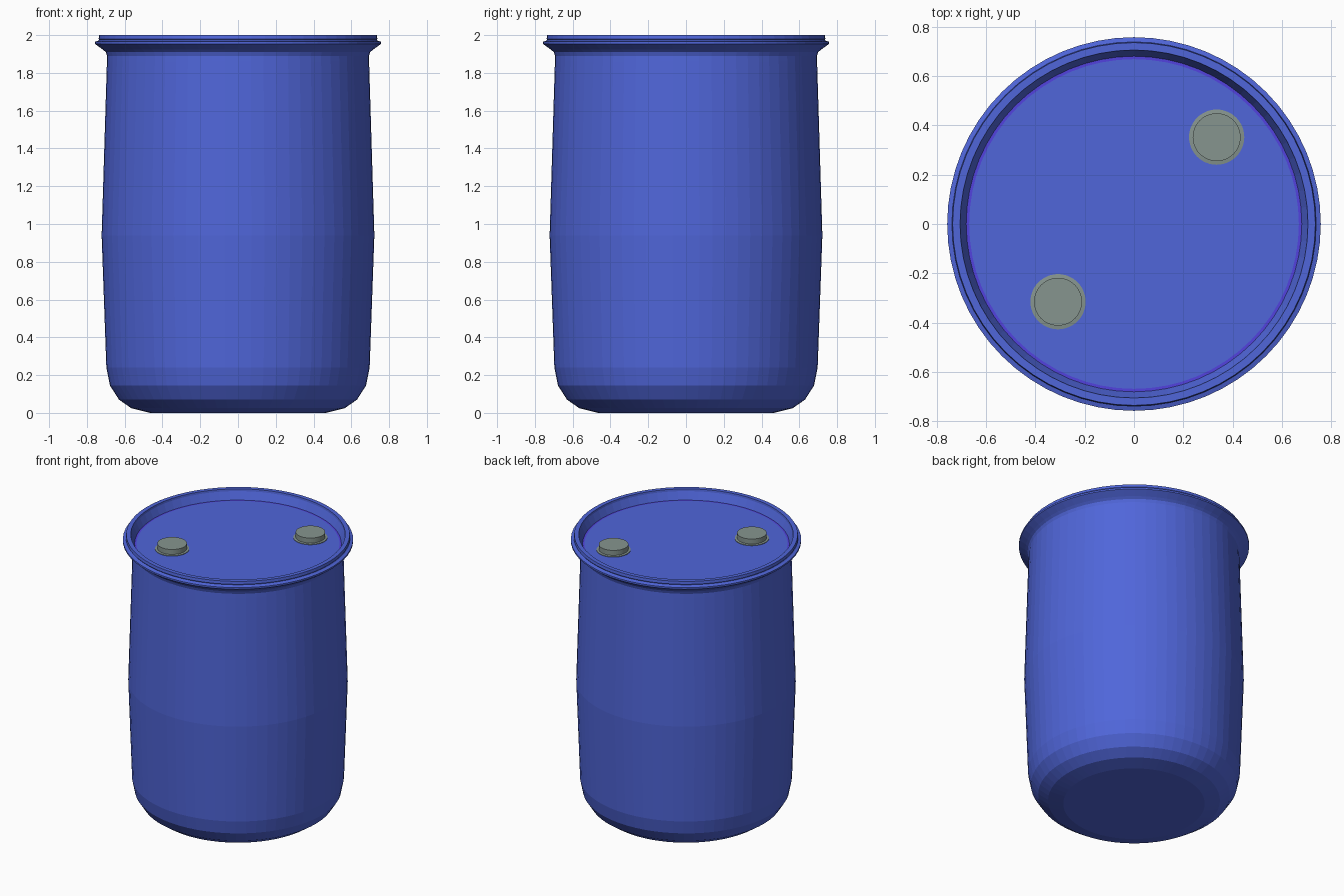
import bpy
import bmesh
import math

if "Cube" in bpy.data.objects:
    bpy.data.objects.remove(bpy.data.objects["Cube"])

SEGMENTS = 64


def make_material(name, color):
    mat = bpy.data.materials.new(name)
    mat.diffuse_color = (*color, 1.0)
    mat.use_nodes = True
    mat.node_tree.nodes["Principled BSDF"].inputs["Base Color"].default_value = mat.diffuse_color
    return mat


def lathe(name, profile, mat, center=(0, 0), segments=SEGMENTS):
    """Spin an (r, z) profile around a vertical axis; r = 0 closes to a point."""
    bm = bmesh.new()
    rings = []
    for r, z in profile:
        if r == 0:
            rings.append([bm.verts.new((0, 0, z))])
        else:
            rings.append([bm.verts.new((r * math.cos(2 * math.pi * i / segments),
                                        r * math.sin(2 * math.pi * i / segments), z))
                          for i in range(segments)])
    for a, b in zip(rings, rings[1:]):
        for i in range(segments):
            j = (i + 1) % segments
            corners = [a[i % len(a)], a[j % len(a)], b[j % len(b)], b[i % len(b)]]
            bm.faces.new(list(dict.fromkeys(corners)))
    mesh = bpy.data.meshes.new(name)
    bm.to_mesh(mesh)
    bm.free()
    mesh.materials.append(mat)
    obj = bpy.data.objects.new(name, mesh)
    obj.location = (*center, 0)
    bpy.context.collection.objects.link(obj)
    return obj


blue = make_material("drum blue", (0.08, 0.133, 0.70))
violet = make_material("seal violet", (0.085, 0.055, 0.74))
grey = make_material("cap grey", (0.24, 0.30, 0.275))

# Barrel wall with rounded foot, slight belly, flared neck and recessed rim
lathe("barrel_body", [
    (0, 0), (0.465, 0), (0.565, 0.025), (0.63, 0.07), (0.678, 0.145),
    (0.697, 0.24), (0.722, 0.94), (0.694, 1.86), (0.693, 1.89),
    (0.70, 1.91), (0.715, 1.923), (0.757, 1.953), (0.757, 1.965),
    (0.74, 1.97), (0.735, 1.975), (0.738, 1.98), (0.735, 2.0),
    (0.705, 2.0), (0.703, 1.985), (0.68, 1.93)], blue)

# Thin coloured seal around the lid
lathe("lid_seal", [(0.68, 1.93), (0.668, 1.93)], violet)

# Recessed flat lid
lathe("lid", [(0.668, 1.93), (0, 1.93)], blue)

# Two screw caps, each with a thin flange
for i, center in enumerate([(0.335, 0.352), (-0.308, -0.315)]):
    lathe(f"screw_cap_{i + 1}", [
        (0.112, 1.93), (0.112, 1.934), (0.097, 1.936),
        (0.097, 1.972), (0, 1.972)], grey, center, 48)
